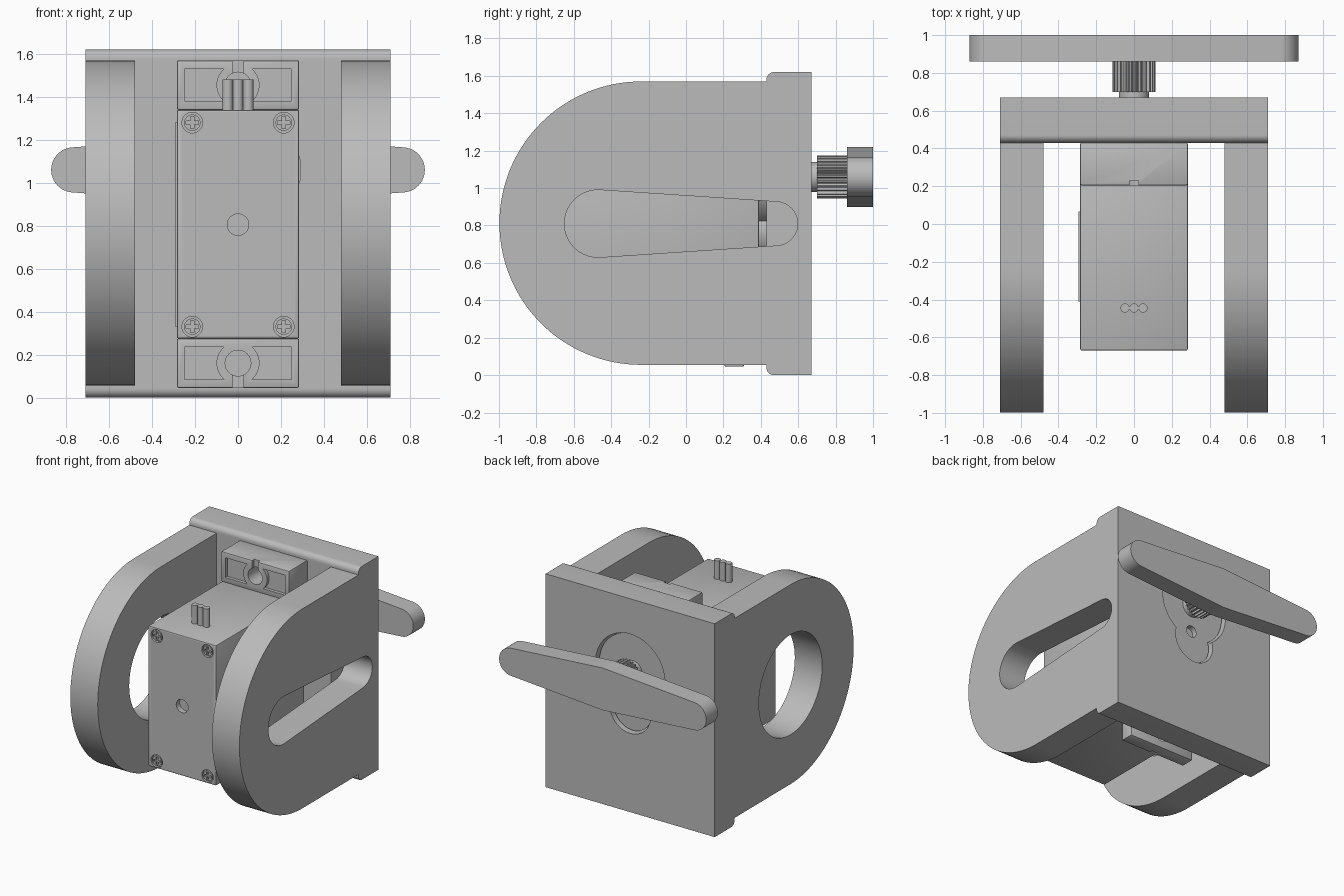
import bpy, bmesh, math
from mathutils import Vector
from math import sin, cos, pi

old = bpy.data.objects.get("Cube")
if old:
    bpy.data.objects.remove(old, do_unlink=True)

grey = bpy.data.materials.new("plain grey")
grey.use_nodes = True
COLOR = (0.5, 0.5, 0.5, 1)
grey.diffuse_color = COLOR
grey.node_tree.nodes["Principled BSDF"].inputs["Base Color"].default_value = COLOR

MID = 0.81      # height of the bracket's centre line
SHAFT = 1.06    # height of the output shaft


def prism(name, pts, axis, lo, hi):
    """Extrude a 2D outline along an axis."""
    place = {"X": lambda u, v, h: (h, u, v),
             "Y": lambda u, v, h: (u, h, v),
             "Z": lambda u, v, h: (u, v, h)}[axis]
    bm = bmesh.new()
    a = [bm.verts.new(place(u, v, lo)) for u, v in pts]
    b = [bm.verts.new(place(u, v, hi)) for u, v in pts]
    bm.faces.new(a)
    bm.faces.new(b[::-1])
    n = len(pts)
    for i in range(n):
        j = (i + 1) % n
        bm.faces.new((a[i], b[i], b[j], a[j]))
    bmesh.ops.recalc_face_normals(bm, faces=bm.faces)
    me = bpy.data.meshes.new(name)
    bm.to_mesh(me)
    bm.free()
    me.materials.append(grey)
    ob = bpy.data.objects.new(name, me)
    bpy.context.collection.objects.link(ob)
    return ob


def arc(u, v, r, start=0, end=360, n=48):
    """Points on an arc, in degrees; a full turn drops the repeated end."""
    count = n if end - start >= 360 else n + 1
    angles = [math.radians(start + (end - start) * i / n) for i in range(count)]
    return [(u + r * cos(t), v + r * sin(t)) for t in angles]


def rect(u0, u1, v0, v1):
    return [(u0, v0), (u1, v0), (u1, v1), (u0, v1)]


def activate(ob):
    bpy.ops.object.select_all(action="DESELECT")
    ob.select_set(True)
    bpy.context.view_layer.objects.active = ob


def combine(ob, other, operation="DIFFERENCE"):
    """Apply a boolean and discard the helper."""
    mod = ob.modifiers.new("cut", "BOOLEAN")
    mod.operation, mod.object, mod.solver = operation, other, "EXACT"
    activate(ob)
    bpy.ops.object.modifier_apply(modifier=mod.name)
    bpy.data.objects.remove(other, do_unlink=True)
    return ob


def bevel(ob, width, segments=2):
    mod = ob.modifiers.new("soft edges", "BEVEL")
    mod.width, mod.segments, mod.limit_method = width, segments, "ANGLE"
    activate(ob)
    bpy.ops.object.modifier_apply(modifier=mod.name)


def keyhole(name, grow, y0, y1):
    """Gearbox outline: large disc with a smaller lobe below."""
    disc = prism(name, arc(0, SHAFT, 0.28 + grow, n=64), "Y", y0, y1)
    lobe = prism("lobe", arc(0, 0.77, 0.16 + grow), "Y", y0, y1)
    return combine(disc, lobe, "UNION")


# back plate with rounded front lips, opened for the gearbox
lip = 0.04
plate_outline = ([(0.67, 0), (0.67, 1.62)]
                 + arc(0.43 + lip, 1.62 - lip, lip, 90, 180, 8)
                 + arc(0.43 + lip, lip, lip, 180, 270, 8))
bracket = prism("bracket", plate_outline, "X", -0.71, 0.71)
combine(bracket, keyhole("gearbox_opening", 0.012, 0.40, 0.70))

# side walls, half round at the front
wall_outline = [(0.5, 0.055), (0.5, 1.57)] + arc(-0.24, 0.8125, 0.7575, 90, 270, 64)
for x0, x1 in ((-0.71, -0.48), (0.48, 0.71)):
    combine(bracket, prism("wall", wall_outline, "X", x0, x1), "UNION")

# round window in the right wall, tapered slot in the left wall
combine(bracket, prism("window", arc(-0.24, MID, 0.38, n=64), "X", -0.8, -0.4))
tilt = 4
slot = (arc(0.48, MID, 0.117, -90 + tilt, 90 - tilt, 24)
        + arc(-0.47, MID, 0.18, 90 - tilt, 270 + tilt, 32))
combine(bracket, prism("slot", slot, "X", 0.48, 0.8))

# motor body with a centre dimple
body = prism("motor_body", rect(-0.285, 0.285, 0.275, 1.34), "Y", -0.67, 0.39)
bevel(body, 0.008)
combine(body, prism("dimple", arc(0, 0.805, 0.05, n=32), "Y", -0.7, -0.63))
prism("side_label", rect(-0.41, 0.065, 0.33, 1.28), "X", -0.294, -0.28)

# gearbox boss passing into the plate, with a small pivot hole
boss = keyhole("gearbox_boss", 0, 0.38, 0.64)
combine(boss, prism("pivot", arc(0, 0.86, 0.045, n=24), "Y", 0.6, 0.7))

# case screws with cross slots
for x in (-0.213, 0.213):
    for z in (0.33, 1.28):
        combine(body, prism("sink", arc(x, z, 0.048, n=32), "Y", -0.7, -0.65))
        screw = prism("case_screw", arc(x, z, 0.038, n=32), "Y", -0.668, -0.64)
        for w, h in ((0.028, 0.008), (0.008, 0.028)):
            combine(screw, prism("cross", rect(x - w, x + w, z - h, z + h),
                                 "Y", -0.7, -0.655))

# mounting ears: recessed face, ring and open screw slot
for name, z0, z1, out, back in (("upper_ear", 1.34, 1.57, 1, 0.43),
                                ("lower_ear", 0.045, 0.275, -1, 0.31)):
    zc = (z0 + z1) / 2
    ear = prism(name, rect(-0.285, 0.285, z0, z1), "Y", 0.205, back)
    bevel(ear, 0.008)
    pocket = prism("pocket", rect(-0.25, 0.25, zc - 0.075, zc + 0.075), "Y", 0.1, 0.23)
    combine(pocket, prism("ring", arc(0, zc, 0.1), "Y", 0, 0.3))
    combine(ear, pocket)
    combine(ear, prism("hole", arc(0, zc, 0.06, n=32), "Y", 0.1, 0.5))
    ends = sorted((zc, zc + out * 0.2))
    combine(ear, prism("gap", rect(-0.025, 0.025, *ends), "Y", 0.1, 0.23))

# cable stubs
for i in (-1, 0, 1):
    prism("cable", arc(i * 0.048, -0.445, 0.024, n=24), "Z", 1.3, 1.48)

# shaft neck and knurled spline
prism("shaft_neck", arc(0, SHAFT, 0.08), "Y", 0.62, 0.72)
teeth = 26
spline = []
for i in range(teeth * 4):
    r = 0.115 if i % 4 < 2 else 0.101
    t = 2 * pi * i / (teeth * 4)
    spline.append((r * cos(t), SHAFT + r * sin(t)))
prism("spline", spline, "Y", 0.70, 0.87)

# lever arm: wide hub tapering to round tips
side = 4.5
half = arc(0.765, SHAFT, 0.105, -90 + side, 90 - side, 24)
half += arc(0, SHAFT, 0.16, 90 - side, 90 + side, 6)
half += arc(-0.765, SHAFT, 0.105, 90 + side, 270 - side, 24)
half += arc(0, SHAFT, 0.16, 270 - side, 270 + side, 6)
prism("lever_arm", half, "Y", 0.86, 1.0)

# smooth the round surfaces, keep hard edges
bpy.ops.object.select_all(action="DESELECT")
for ob in bpy.context.scene.objects:
    if ob.type == "MESH":
        ob.select_set(True)
        bpy.context.view_layer.objects.active = ob
bpy.ops.object.shade_smooth_by_angle(angle=math.radians(30))
